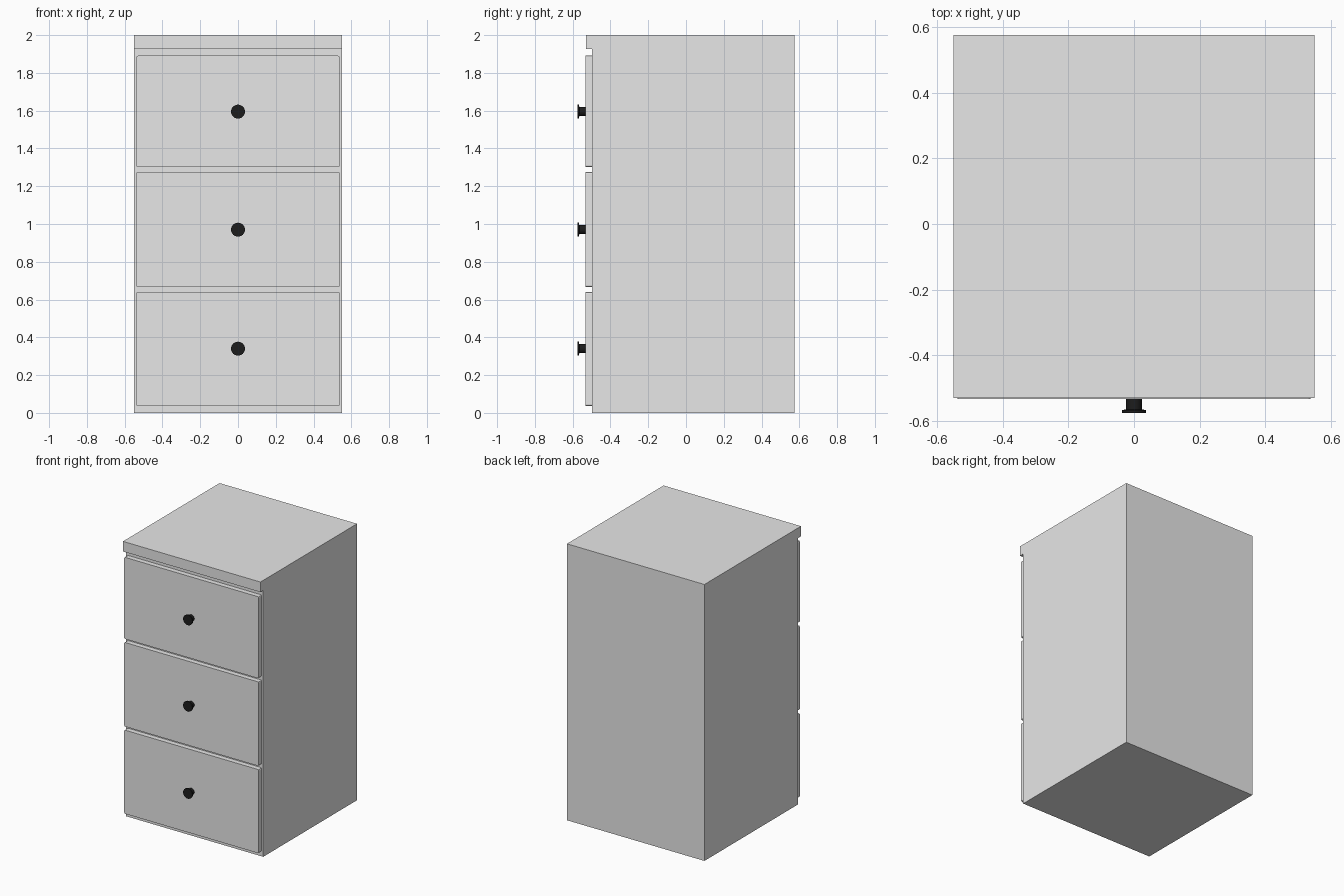
import bpy, bmesh, math
from mathutils import Matrix

if "Cube" in bpy.data.objects:
    bpy.data.objects.remove(bpy.data.objects["Cube"])


def material(name, rgb):
    m = bpy.data.materials.new(name)
    m.diffuse_color = (*rgb, 1)
    m.use_nodes = True
    m.node_tree.nodes["Principled BSDF"].inputs["Base Color"].default_value = m.diffuse_color
    return m


GREY = material("light grey", (0.8, 0.8, 0.8))
BLACK = material("black", (0.012, 0.012, 0.012))


def finish(name, bm, mat):
    bmesh.ops.recalc_face_normals(bm, faces=bm.faces)
    me = bpy.data.meshes.new(name)
    bm.to_mesh(me)
    bm.free()
    me.materials.append(mat)
    ob = bpy.data.objects.new(name, me)
    bpy.context.collection.objects.link(ob)
    return ob


def extrude_profile(name, pts, x):
    # side profile (y, z) swept across the width
    bm = bmesh.new()
    f = bm.faces.new([bm.verts.new((-x, y, z)) for y, z in pts])
    r = bmesh.ops.extrude_face_region(bm, geom=[f])
    vs = [v for v in r["geom"] if isinstance(v, bmesh.types.BMVert)]
    bmesh.ops.translate(bm, verts=vs, vec=(2 * x, 0, 0))
    return finish(name, bm, GREY)


def drawer(name, z0, z1):
    # thin front panel with slightly rounded corners
    bm = bmesh.new()
    bmesh.ops.create_cube(bm, size=1, matrix=Matrix.Translation((0, -0.515, (z0 + z1) / 2))
                          @ Matrix.Diagonal((1.076, 0.036, z1 - z0, 1)))
    edges = [e for e in bm.edges if abs(e.verts[0].co.y - e.verts[1].co.y) > 0.01]
    bmesh.ops.bevel(bm, geom=edges, offset=0.008, segments=2, profile=0.5, affect='EDGES')
    finish(name, bm, GREY)


def knob(name, z):
    # turned knob: narrow stem and wider flat cap
    prof = [(0.024, -0.53), (0.024, -0.565), (0.037, -0.566), (0.037, -0.575)]
    n = 24
    bm = bmesh.new()
    rings = [[bm.verts.new((r * math.cos(2 * math.pi * i / n), y,
                            z + r * math.sin(2 * math.pi * i / n))) for i in range(n)]
             for r, y in prof]
    for a, b in zip(rings, rings[1:]):
        for i in range(n):
            j = (i + 1) % n
            bm.faces.new((a[i], a[j], b[j], b[i]))
    bm.faces.new(rings[0])
    bm.faces.new(rings[-1])
    ob = finish(name, bm, BLACK)
    bpy.context.view_layer.objects.active = ob
    ob.select_set(True)
    bpy.ops.object.shade_smooth_by_angle()
    ob.select_set(False)


# Cabinet with overhanging top lip
extrude_profile("cabinet", [(-0.497, 0), (0.575, 0), (0.575, 2), (-0.529, 2),
                            (-0.529, 1.927), (-0.497, 1.927)], 0.55)

# Three drawers with knobs
rows = [(0.036, 0.641, 0.34), (0.667, 1.275, 0.97), (1.301, 1.891, 1.595)]
for k, (z0, z1, zk) in enumerate(rows, 1):
    drawer(f"drawer_front_{k}", z0, z1)
    knob(f"knob_{k}", zk)
